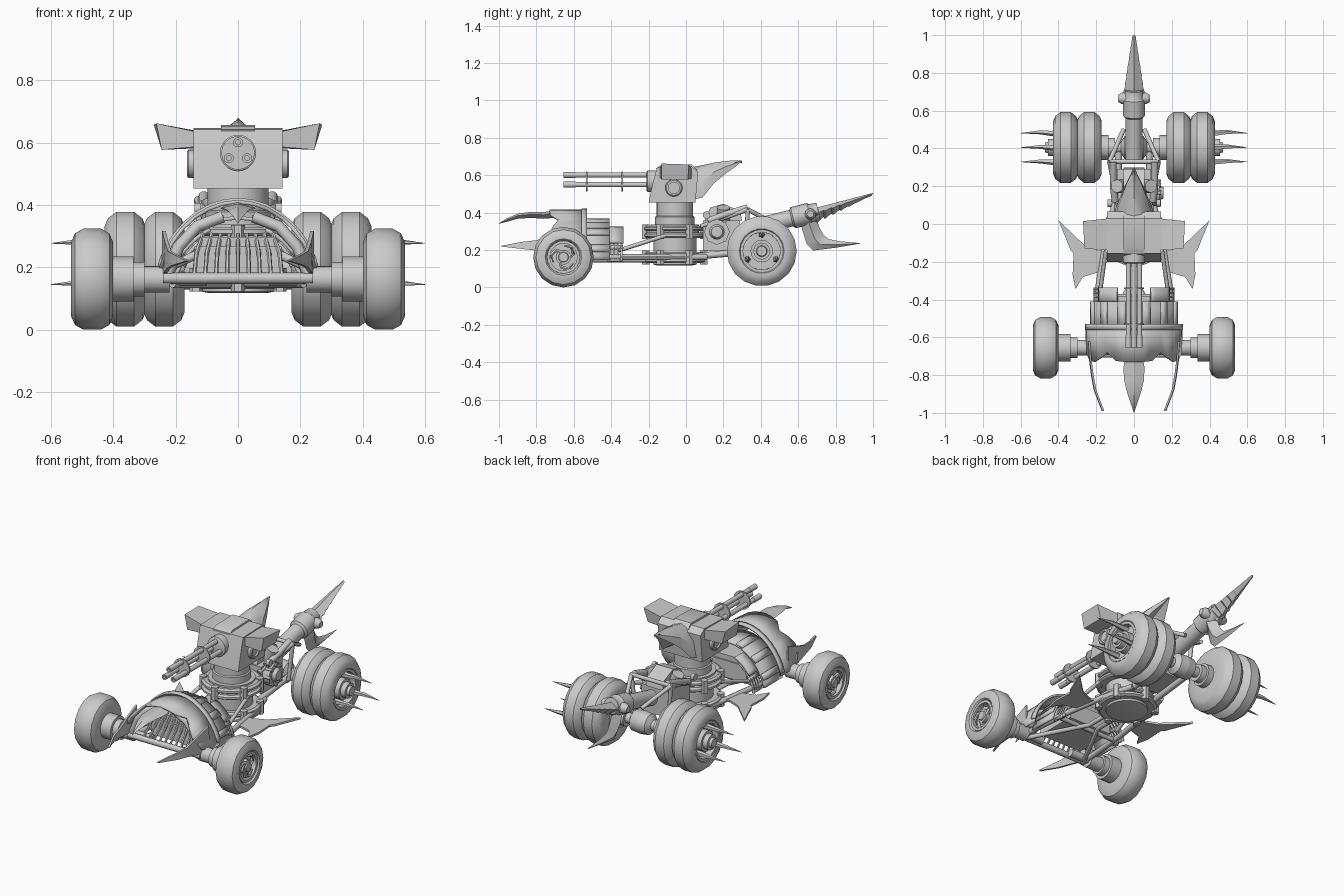
import bpy, math
from mathutils import Vector
from math import sin, cos, radians, pi


def mesh(name, verts, faces, angle=35):
    import bmesh
    me = bpy.data.meshes.new(name)
    me.from_pydata([tuple(v) for v in verts], [], faces)
    bm = bmesh.new()
    bm.from_mesh(me)
    bmesh.ops.recalc_face_normals(bm, faces=bm.faces)
    bm.to_mesh(me)
    bm.free()
    me.shade_smooth()
    me.set_sharp_from_angle(angle=radians(angle))
    ob = bpy.data.objects.new(name, me)
    bpy.context.collection.objects.link(ob)
    return ob


def loft(name, rings, angle=35):
    n = len(rings[0])
    faces = [(i*n+j, i*n+(j+1) % n, (i+1)*n+(j+1) % n, (i+1)*n+j)
             for i in range(len(rings)-1) for j in range(n)]
    last = (len(rings)-1)*n
    faces += [tuple(range(n)), tuple(range(last, last+n))]
    return mesh(name, [v for r in rings for v in r], faces, angle)


def circle(c, d, r, n):
    q = Vector(d).to_track_quat('Z', 'Y')
    return [Vector(c) + q @ Vector((r*cos(2*pi*k/n), r*sin(2*pi*k/n), 0)) for k in range(n)]


def lathe(name, origin, d, profile, n=20, angle=35):
    o, d = Vector(origin), Vector(d).normalized()
    return loft(name, [circle(o + d*h, d, r, n) for h, r in profile], angle)


def tube(name, pts, radii, n=8):
    pts = [Vector(p) for p in pts]
    if not isinstance(radii, (list, tuple)):
        radii = [radii]*len(pts)
    return loft(name, [circle(p, pts[min(i+1, len(pts)-1)] - pts[max(i-1, 0)], radii[i], n)
                       for i, p in enumerate(pts)], 50)


def box(name, lo, hi):
    return loft(name, [[(x, y, z) for x, y in ((lo[0], lo[1]), (hi[0], lo[1]), (hi[0], hi[1]), (lo[0], hi[1]))]
                       for z in (lo[2], hi[2])])


def spine(name, secs, x=0):
    # diamond sections: y, low z, high z, half width
    return loft(name, [[(x, y, a), (x+w, y, a*.4+b*.6), (x, y, b), (x-w, y, a*.4+b*.6)] for y, a, b, w in secs], 20)


def arch(name, rx, top, y0, y1, t0=0, t1=180, n=16, z0=.18, jag=None, thick=.012):
    v = []
    for i in range(n+1):
        t = radians(t0 + (t1-t0)*i/n)
        x, z = rx*cos(t), z0 + (top-z0)*abs(sin(t))**1.3
        v += [(x, y0 + (jag[i % len(jag)] if jag else 0), z), (x, y1, z)]
    ob = mesh(name, v, [(2*i, 2*i+1, 2*i+3, 2*i+2) for i in range(n)])
    m = ob.modifiers.new("thickness", 'SOLIDIFY')
    m.thickness, m.offset = thick, 0
    return ob


# Wheels and axles, mirrored by side
for s, side in ((1, "right"), (-1, "left")):
    d = (s, 0, 0)
    fc = (s*.468, -.655, .165)
    lathe(f"front_tyre_{side}", fc, d, [(-.067, .075), (-.067, .12), (-.055, .147), (-.028, .162), (.028, .162),
          (.055, .147), (.067, .12), (.067, .098), (.058, .09), (.03, .085)], 16)
    lathe(f"front_hub_{side}", fc, d, [(0, .04), (.055, .04), (.055, .028), (.062, .025), (.062, .01)], 14)
    lathe(f"front_rim_ring_{side}", fc, d, [(.02, .088), (.06, .088), (.06, .073), (.02, .073)], 20)
    for k in range(3):
        a = k*2*pi/3
        tube(f"front_swirl_spoke_{side}_{k}", [(s*.515, fc[1]+r*cos(a+t), fc[2]+r*sin(a+t))
             for r, t in ((.03, 0), (.055, .35), (.068, .9), (.062, 1.5))], [.013, .012, .01, .005], 6)
    lathe(f"front_axle_{side}", (s*.1, -.655, .165), d, [(0, .022), (.12, .022), (.12, .042), (.2, .042), (.2, .055),
          (.235, .055), (.235, .072), (.305, .072)], 20)
    # Rear twin tyres
    for k, x in enumerate((.237, .362)):
        lathe(f"rear_tyre_{side}_{k}", (s*x, .405, .197), d, [(-.066, .08), (-.066, .14), (-.055, .166), (-.028, .187),
              (.028, .187), (.055, .166), (.066, .14), (.066, .12), (.056, .11), (.025, .1)], 18)
    lathe(f"rear_hub_{side}", (s*.37, .405, .197), d, [(0, .06), (.055, .06), (.055, .045), (.085, .045), (.085, .03),
          (.1, .026), (.1, .012)], 16)
    lathe(f"rear_rim_ring_{side}", (s*.37, .405, .197), d, [(0, .115), (.055, .115), (.055, .1), (0, .1)], 20)
    lathe(f"rear_axle_{side}", (0, .405, .197), d, [(0, .065), (.05, .06), (.07, .03), (.1, .03), (.1, .05), (.135, .05),
          (.135, .065), (.19, .065)], 16)
    # Hub spikes
    for k in range(3):
        a = pi/2 + k*2*pi/3
        y, z = .405 + .088*cos(a), .197 + .088*sin(a)
        tube(f"hub_spike_{side}_{k}", [(s*.39, y, z), (s*.44, y, z), (s*.5, y*1.01, z), (s*.6, y, z-.005)],
             [.018, .015, .011, .001], 5)

# Front frame: cross bar and rods leading to the turret column
tube("front_cross_bar", [(-.24, -.69, .168), (.24, -.69, .168)], .018)
tube("mid_cross_bar", [(-.2, -.4, .165), (.2, -.4, .165)], .014)
for s, side in ((1, "right"), (-1, "left")):
    tube(f"chassis_rod_{side}", [(s*.22, -.7, .165), (s*.19, -.34, .165), (s*.14, -.02, .165), (s*.1, .11, .165)], .016)
    tube(f"upper_rod_{side}", [(s*.18, -.36, .2), (s*.14, -.08, .29)], .011)
    tube(f"diagonal_rod_{side}", [(s*.21, -.68, .15), (s*.03, -.34, .15), (s*.03, -.1, .15)], .013)
    tube(f"hood_support_{side}", [(s*.225, -.68, .18), (s*.19, -.68, .27), (s*.13, -.67, .335), (s*.05, -.66, .365)], .019)
    tube(f"suspension_arm_{side}", [(s*.12, -.6, .25), (s*.27, -.64, .18)], .014)

    # Flat side fins
    out = [(.15, -.13), (.19, -.14), (.265, -.11), (.4, .02), (.335, -.14), (.32, -.155), (.325, -.27), (.31, -.345),
           (.27, -.28), (.17, -.25)]
    loft(f"side_fin_{side}", [[(s*x, y, z) for x, y in out] for z in (.159, .171)])

    # Hooked tusks beside the hood
    tusk = [(-.62, .18, .32, .24), (-.72, .185, .285, .232), (-.8, .2, .255, .222), (-.88, .209, .246, .207),
            (-.99, .222, .225, .165)]
    loft(f"front_tusk_{side}", [[(s*(x-.006), y, a), (s*(x+.006), y, a), (s*(x+.003), y, b), (s*(x-.008), y, b)]
                                for y, a, b, x in tusk])

    # Ribbed vents behind the hood
    t = (0, 58) if s > 0 else (122, 180)
    for k in range(4):
        y = -.412 + k*.021
        arch(f"vent_rib_{side}_{k}", .208, .33, y, y+.009, *t, 8, .14)
    for k, a in enumerate((5, 30)):
        a = a if s > 0 else 180-a
        arch(f"vent_rail_{side}_{k}", .208, .33, -.42, -.336, a-3, a+3, 1, .14)
    t = (32, 66) if s > 0 else (114, 148)
    arch(f"vent_cap_{side}", .217, .345, -.43, -.335, *t, 6, .16)

# Hood shells, nose spike, radiator
arch("hood_front", .25, .413, -.71, -.54, 0, 180, 16, .18,
     [.07, .02, -.01, -.02, 0, .03, -.015, -.02, -.02, -.02, -.015, .03, 0, -.02, -.01, .02, .07])
arch("hood_rear", .228, .362, -.58, -.41, 0, 180, 18, .15)
for k, a in enumerate((22, 48, 74, 106, 132, 158)):
    arch(f"hood_strap_{k}", .238, .371, -.56, -.41, a-5, a+5, 2, .15)
arch("hood_trim", .257, .42, -.56, -.53, 8, 172, 16)
spine("nose_spike", [(-.7, .375, .418, .045), (-.76, .37, .405, .056), (-.83, .375, .407, .052), (-.9, .37, .397, .034),
                     (-.96, .353, .371, .014), (-1, .343, .346, .001)])
box("radiator_core", (-.14, -.62, .17), (.14, -.37, .27))
for k in range(9):
    x = -.14 + k*.035
    tube(f"radiator_slat_{k}", [(x, -.69, .18), (x*.95, -.63, .25), (x*.8, -.58, .31)], .007, 6)
box("radiator_top", (-.12, -.6, .27), (.12, -.38, .3))

# Turret column and rings
C = (0, -.06, 0)
lathe("column", C, (0, 0, 1), [(.12, .09), (.125, .115), (.27, .115), (.27, .13), (.34, .13), (.34, .105), (.38, .105),
      (.385, .098), (.46, .098)], 24)
for k, (z, r) in enumerate(((.148, .15), (.178, .15), (.282, .152), (.318, .152))):
    lathe(f"column_ring_{k}", (0, -.06, z), (0, 0, 1), [(-.008, .09), (-.014, r), (-.006, r+.013), (.006, r+.013),
          (.014, r), (.008, .09)], 24)
for k in range(6):
    a = k*pi/3 + pi/6
    for j, z in enumerate((.163, .3)):
        lathe(f"ring_clamp_{k}_{j}", (.155*cos(a), -.06+.155*sin(a), z), (0, 0, 1),
              [(-.038, .014), (-.038, .022), (.038, .022), (.038, .014)], 6)

# Turret body
side_prof = [(-.2, .456), (-.18, .55), (-.155, .645), (.03, .65), (.065, .62), (.05, .456)]
loft("turret_body", [[(x, y, z) for y, z in side_prof] for x in (-.142, .142)])
loft("turret_top_plate", [[(x, y, z) for y, z in ((-.16, .64), (-.13, .657), (.03, .66), (.06, .63))] for x in (-.055, .055)])
for s, side in ((1, "right"), (-1, "left")):
    lathe(f"turret_pivot_{side}", (s*.13, -.065, .535), (s, 0, 0), [(0, .046), (.028, .046), (.034, .04), (.034, .03),
          (.024, .03)], 20)
    loft(f"turret_ear_{side}", [[(s*.13, -.14, .59), (s*.13, .03, .585), (s*.13, .03, .64), (s*.13, -.14, .637)],
                                [(s*.245, -.13, .58), (s*.245, .01, .58), (s*.27, .015, .66), (s*.262, -.13, .665)]])

# Rear crest: curved shell narrowing to a hooked tip
crest = [(.03, .47, .645, .11), (.09, .485, .657, .095), (.15, .56, .67, .07), (.21, .61, .678, .045),
         (.26, .645, .683, .02), (.3, .677, .681, .001)]
loft("turret_crest", [[(w, y, a), (w*.9, y, a*.45+b*.55), (w*.4, y, b-.012), (0, y, b), (-w*.4, y, b-.012),
                       (-w*.9, y, a*.45+b*.55), (-w, y, a), (0, y, a+(b-a)*.4)] for y, a, b, w in crest])

# Triple barrel gun
F = (0, -1, 0)
lathe("gun_mount", (0, -.15, .57), F, [(0, .058), (.055, .058), (.06, .05)], 24)
for k in range(3):
    a = pi/2 + k*2*pi/3
    lathe(f"gun_barrel_{k}", (.034*cos(a), -.19, .57+.034*sin(a)), F, [(0, .014), (.4, .014), (.4, .016), (.465, .016),
          (.465, .008), (.44, .008)], 12)
for k, y in enumerate((-.34, -.53)):
    lathe(f"gun_clamp_{k}", (0, y, .57), F, [(-.004, .054), (.004, .054)], 18)

# Engine behind the column
box("engine_block", (-.09, .09, .2), (.09, .29, .36))
for s, side in ((1, "right"), (-1, "left")):
    tube(f"cylinder_bank_{side}", [(s*.05, .2, .34), (s*.09, .2, .43)], .035, 10)
    tube(f"exhaust_{side}", [(s*.1, .12, .36), (s*.11, .2, .39), (s*.11, .33, .43)], .018, 10)
    tube(f"rear_brace_{side}", [(s*.13, .33, .42), (s*.055, .5, .33)], .012)
    tube(f"rear_upright_{side}", [(s*.13, .33, .42), (s*.11, .32, .2)], .012)
    tube(f"top_brace_{side}", [(s*.13, .33, .42), (s*.08, .08, .33)], .012)
    tube(f"lower_beam_{side}", [(s*.09, 0, .165), (s*.08, .4, .2)], .018)
    lathe(f"side_pulley_{side}", (s*.12, .11, .39), (s, 0, 0), [(0, .02), (.02, .02)], 12)
tube("rear_cross_bar", [(-.13, .33, .42), (.13, .33, .42)], .012)
loft("engine_scoop", [[(x, .1, .36), (x, .13, .43), (x, .2, .45), (x, .29, .41), (x, .3, .36)] for x in (-.055, .055)])
lathe("engine_gear", (.085, .165, .3), (1, 0, 0), [(0, .065), (.05, .065), (.05, .04), (.07, .03), (.07, .015)], 16)
for k in range(8):
    a = k*pi/4
    tube(f"gear_bolt_{k}", [(.1, .165+.058*cos(a), .3+.058*sin(a)), (.142, .165+.058*cos(a), .3+.058*sin(a))], .012, 6)

# Tail: boom, collar, serrated blade and lower hook
lathe("tail_boom", (0, .33, .315), (0, .96, .24), [(0, .045), (.24, .045), (.25, .058), (.34, .058), (.35, .05), (.39, .047)], 16)
lathe("tail_bolt", (-.085, .665, .395), (1, 0, 0), [(0, .018), (.02, .03), (.15, .03), (.17, .018)], 12)
blade = [(.66, .355, .425, .05)]
for k in range(7):
    t = k/7
    y, h = .7 + .3*t, .43 + .078*t
    thick, w = .075*(1-t)+.008, .056*(1-t*.9)
    blade += [(y, h-thick, h, w), (y+.034, h+.009-thick*.72, h+.009, w*.82)]
spine("tail_blade", blade + [(1, .505, .508, .001)])
hook = [(.61, .36, .7, .36, .04), (.625, .3, .715, .32, .038), (.645, .235, .735, .285, .03),
        (.68, .2, .76, .262, .022), (.8, .215, .82, .25, .014), (.93, .237, .93, .24, .001)]
loft("tail_hook", [[(0, a, b), (w, (a+c)/2, (b+e)/2), (0, c, e), (-w, (a+c)/2, (b+e)/2)] for a, b, c, e, w in hook])

# Settle on the floor
low = min((o.matrix_world @ v.co).z for o in bpy.data.objects for v in o.data.vertices)
for o in bpy.data.objects:
    o.location.z -= low
